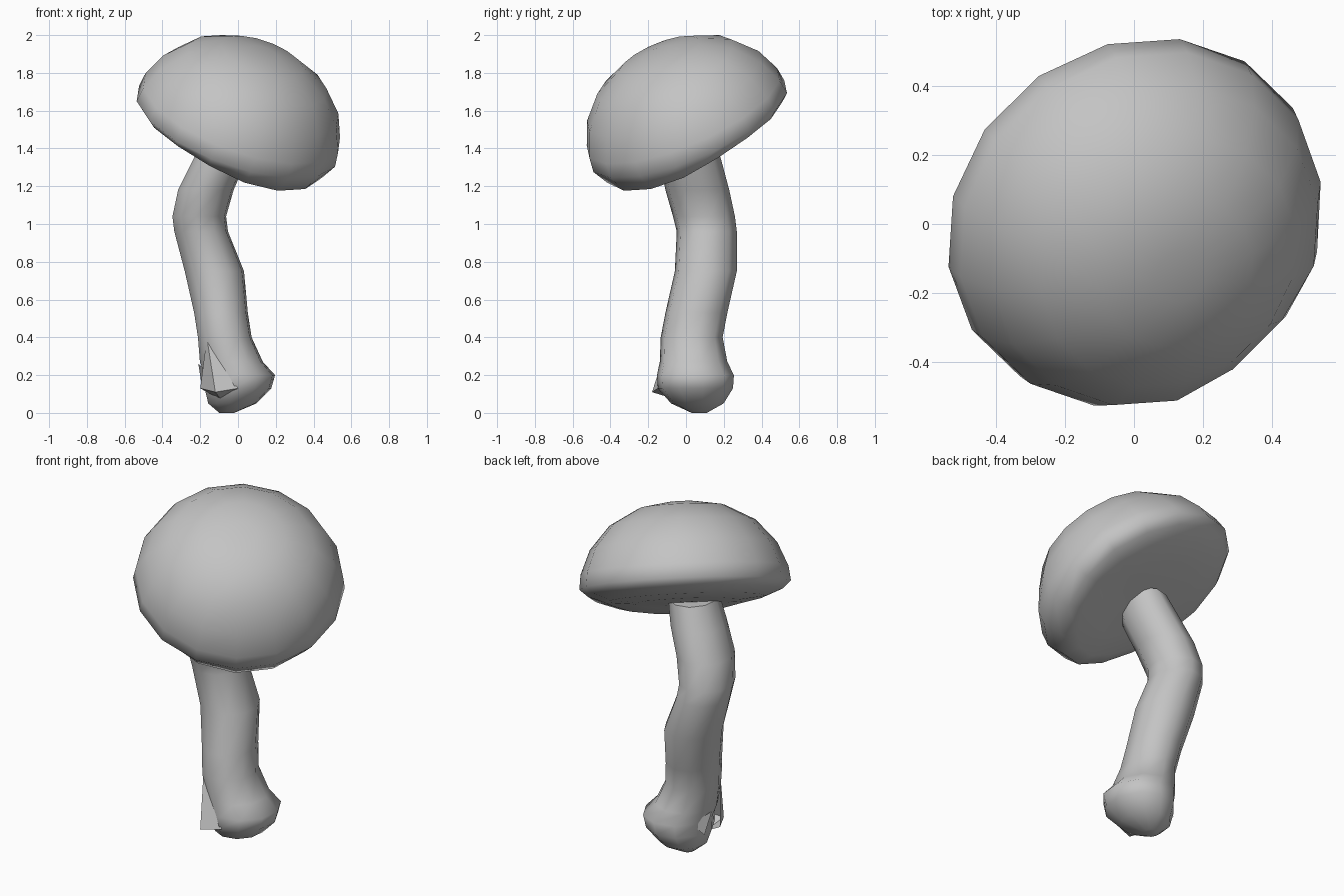
import bpy, bmesh, math
from mathutils import Vector

cube = bpy.data.objects.get("Cube")
if cube:
    bpy.data.objects.remove(cube)

grey = bpy.data.materials.new("plain grey")
grey.use_nodes = True
colour = (0.55, 0.55, 0.55, 1)
grey.diffuse_color = colour
grey.node_tree.nodes["Principled BSDF"].inputs["Base Color"].default_value = colour


def finish(name, bm, angle):
    bmesh.ops.recalc_face_normals(bm, faces=bm.faces)
    mesh = bpy.data.meshes.new(name)
    bm.to_mesh(mesh)
    bm.free()
    mesh.materials.append(grey)
    obj = bpy.data.objects.new(name, mesh)
    bpy.context.collection.objects.link(obj)
    bpy.ops.object.select_all(action="DESELECT")
    obj.select_set(True)
    bpy.context.view_layer.objects.active = obj
    bpy.ops.object.shade_smooth_by_angle(angle=math.radians(angle))


def loft(sections, sides, turn):
    """Skin elliptical rings (x, y, z, rx, ry) and close both ends with fans."""
    bm = bmesh.new()
    rings = []
    for x, y, z, rx, ry in sections:
        angles = [turn + math.tau * i / sides for i in range(sides)]
        rings.append([bm.verts.new((x + rx * math.cos(a), y + ry * math.sin(a), z))
                      for a in angles])
    for low, high in zip(rings, rings[1:]):
        for i in range(sides):
            j = (i + 1) % sides
            bm.faces.new((low[i], low[j], high[j], high[i]))
    for ring, (x, y, z, _, _) in ((rings[0], sections[0]), (rings[-1], sections[-1])):
        tip = bm.verts.new((x, y, z))
        for i in range(sides):
            bm.faces.new((ring[i], ring[(i + 1) % sides], tip))
    return bm


# Cap: domed profile with a gently bulging underside, tilted forward and to one side
profile = [(0.10, -0.015), (0.28, -0.01), (0.43, 0.005), (0.52, 0.04), (0.565, 0.08),
           (0.555, 0.16), (0.50, 0.29), (0.39, 0.415), (0.23, 0.50), (0.08, 0.525)]
bm = loft([(0, 0, h, r, r) for r, h in profile], 16, 0.2)
tilt = Vector((0, 0, 1)).rotation_difference(Vector((0.36, -0.43, 1)))
side = Vector((1, -1, 0)).normalized()
for v in bm.verts:
    # Sagging lip on the low side
    if v.co.z < 0.06:
        v.co.z -= 0.2 * max(0, v.co.dot(side) - 0.2)
    v.co = tilt @ v.co + Vector((-0.03, 0.045, 1.46))
    # Flattened patch on the low side
    excess = v.co.dot(side) - 0.5
    if excess > 0:
        v.co -= side * excess
    v.co.x = max(-0.54, min(0.54, v.co.x))
    v.co.y = max(-0.54, min(0.54, v.co.y))
top = max(v.co.z for v in bm.verts)
for v in bm.verts:
    v.co.z += 2 - top
finish("cap", bm, 80)

# Stem: bent tube swelling into a rounded bulb at the foot
stem = [(-0.06, 0.07, 0.0, 0.04, 0.04), (-0.03, 0.06, 0.05, 0.13, 0.14),
        (0.0, 0.05, 0.13, 0.18, 0.20), (0.01, 0.05, 0.20, 0.19, 0.205),
        (-0.035, 0.04, 0.27, 0.17, 0.18), (-0.07, 0.03, 0.40, 0.145, 0.165),
        (-0.09, 0.055, 0.53, 0.145, 0.165), (-0.125, 0.105, 0.75, 0.16, 0.165),
        (-0.195, 0.11, 0.96, 0.145, 0.16), (-0.205, 0.095, 1.04, 0.145, 0.165),
        (-0.17, 0.06, 1.18, 0.15, 0.17), (-0.10, 0.025, 1.33, 0.145, 0.165),
        (-0.05, 0.0, 1.46, 0.13, 0.15)]
finish("stem", loft(stem, 10, 0.2), 60)

# Torn skin hanging from the stem over the foot, with a small shard behind it
peak, left, tip, right, tuck = [(-0.165, -0.085, 0.40), (-0.20, -0.03, 0.13),
                                (-0.12, -0.18, 0.11), (0.0, -0.15, 0.13),
                                (-0.09, -0.05, 0.07)]
flaps = [(peak, left, tip), (peak, tip, right), (left, tuck, tip), (tip, tuck, right),
         ((-0.19, 0.10, 0.13), (-0.21, 0.06, 0.26), (-0.14, 0.15, 0.20))]
bm = bmesh.new()
for flap in flaps:
    bm.faces.new([bm.verts.new(p) for p in flap])
bmesh.ops.remove_doubles(bm, verts=bm.verts, dist=0.001)
finish("foot_flap", bm, 30)
